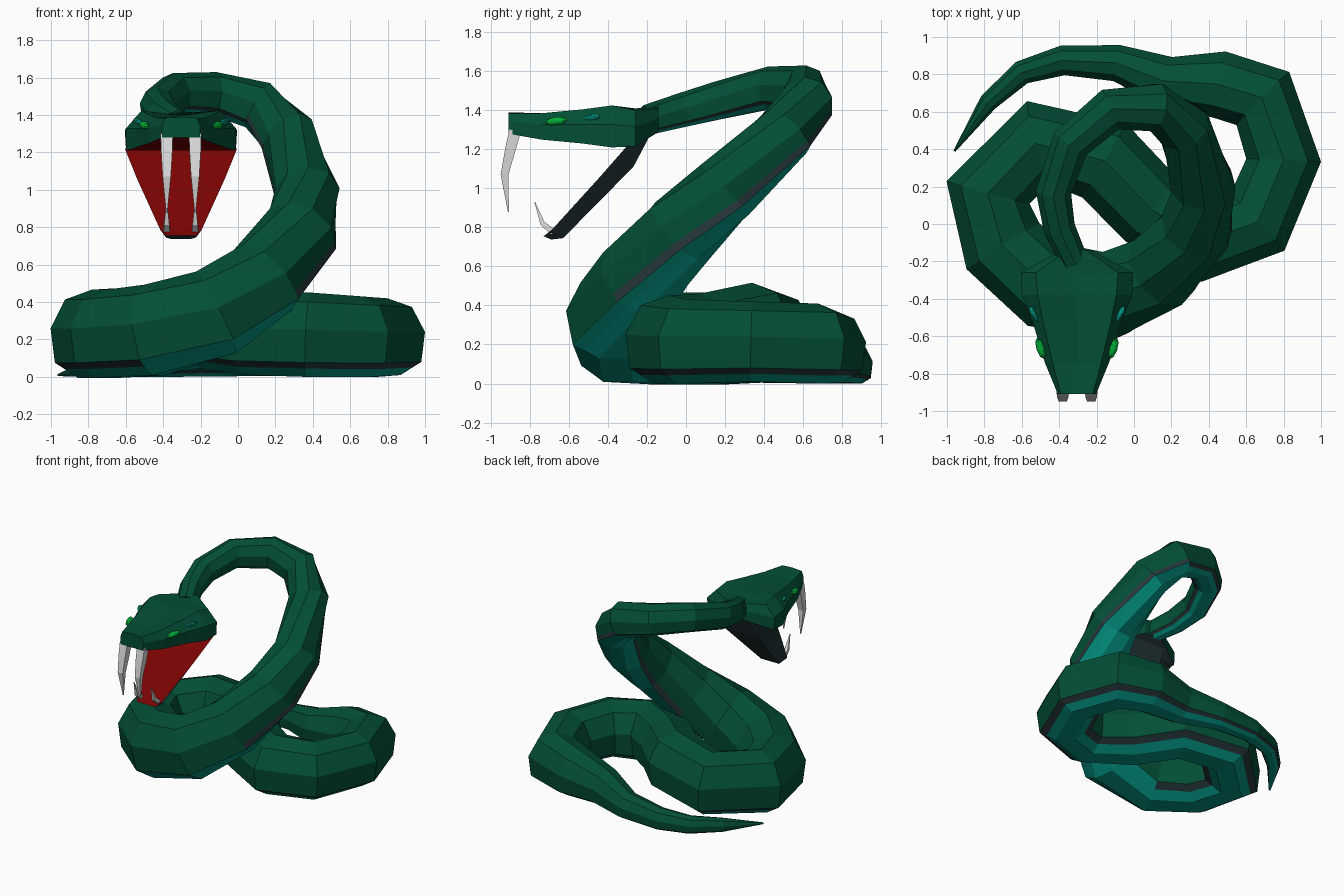
import bpy, bmesh
from mathutils import Vector, Euler

if "Cube" in bpy.data.objects:
    bpy.data.objects.remove(bpy.data.objects["Cube"])

CX = -0.305  # centre line of the head


def material(name, rgb):
    m = bpy.data.materials.new(name)
    m.diffuse_color = (*rgb, 1)
    m.use_nodes = True
    m.node_tree.nodes["Principled BSDF"].inputs["Base Color"].default_value = m.diffuse_color
    return m


GREEN, SLATE, TEAL, RED, WHITE, EYE = range(6)
MATS = [material("back green", (0.001, 0.078, 0.037)),
        material("side slate", (0.020, 0.040, 0.047)),
        material("belly teal", (0.001, 0.29, 0.22)),
        material("mouth red", (0.20, 0.001, 0.001)),
        material("fang white", (0.70, 0.70, 0.70)),
        material("eye green", (0.001, 0.42, 0.04))]


def finish(bm, name):
    bmesh.ops.recalc_face_normals(bm, faces=bm.faces)
    me = bpy.data.meshes.new(name)
    bm.to_mesh(me)
    bm.free()
    for m in MATS:
        me.materials.append(m)
    ob = bpy.data.objects.new(name, me)
    bpy.context.collection.objects.link(ob)
    return ob


def loft(name, rings, mat, caps=(GREEN, GREEN)):
    """Skin closed rings of points; mat(segment, side) gives the colour."""
    bm = bmesh.new()
    vs = [[bm.verts.new(p) for p in r] for r in rings]
    n = len(vs[0])
    for i in range(len(vs) - 1):
        for j in range(n):
            k = (j + 1) % n
            f = bm.faces.new((vs[i][j], vs[i][k], vs[i + 1][k], vs[i + 1][j]))
            f.material_index = mat(i, j)
    bm.faces.new(vs[0]).material_index = caps[0]
    bm.faces.new(vs[-1]).material_index = caps[1]
    return finish(bm, name)


def sweep(path, profile, up):
    """Rings of the profile placed along a path of (x, y, z, radius)."""
    pts = [Vector(p[:3]) for p in path]
    rings = []
    for i, p in enumerate(pts):
        a = (p - pts[i - 1]).normalized() if i else Vector()
        b = (pts[i + 1] - p).normalized() if i + 1 < len(pts) else Vector()
        t = (a + b).normalized()
        side = t.cross(Vector(up)).normalized()
        top = side.cross(t)
        r = path[i][3]
        rings.append([p + side * u * r + top * v * r for u, v in profile])
    return rings


# Body: coiled on the ground, then rising in a hook to the neck
body_path = [
    (-0.96, 0.39, 0.01, 0.006), (-0.78, 0.65, 0.05, 0.05), (-0.60, 0.81, 0.065, 0.065),
    (-0.38, 0.875, 0.08, 0.08), (-0.09, 0.86, 0.10, 0.098), (0.18, 0.76, 0.14, 0.135),
    (0.46, 0.745, 0.185, 0.18), (0.69, 0.67, 0.20, 0.20), (0.80, 0.34, 0.21, 0.20),
    (0.66, 0.01, 0.21, 0.21), (0.38, -0.09, 0.22, 0.22), (0.09, 0.08, 0.23, 0.22),
    (-0.16, 0.34, 0.275, 0.23), (-0.51, 0.435, 0.24, 0.23), (-0.78, 0.17, 0.225, 0.23),
    (-0.70, -0.12, 0.225, 0.23), (-0.46, -0.33, 0.245, 0.24), (-0.12, -0.38, 0.34, 0.235),
    (0.14, -0.25, 0.53, 0.215), (0.33, -0.03, 0.78, 0.195), (0.37, 0.20, 0.99, 0.172),
    (0.27, 0.51, 1.29, 0.145), (0.11, 0.625, 1.45, 0.13), (-0.13, 0.61, 1.51, 0.115),
    (-0.34, 0.43, 1.515, 0.105), (-0.43, 0.17, 1.45, 0.095), (-0.40, -0.02, 1.40, 0.085),
    (-0.32, -0.20, 1.35, 0.075)]
half = [(0.65, 0.82), (1, 0.15), (0.93, -0.42), (0.9, -0.65), (0.66, -0.80), (0.35, -1)]
profile = [(0, 1.05)] + half + [(-u, v) for u, v in reversed(half)]


def body_mat(i, j):
    j = min(j, len(profile) - 1 - j)      # same colours left and right
    if j < 3:
        return GREEN
    if j == 3:                            # slate climbs higher on the rising part
        return SLATE if 18 <= i <= 21 else GREEN
    if j == 4:
        return TEAL if 16 <= i <= 21 else SLATE
    return TEAL


loft("body", sweep(body_path, profile, (0, 0, 1)), body_mat)

# Upper head: y, top half width, edge top z, middle top z, side half width, bottom z
head = [(-0.14, 0.05, 1.41, 1.42, 0.08, 1.29), (-0.26, 0.22, 1.40, 1.41, 0.30, 1.215),
        (-0.38, 0.21, 1.425, 1.395, 0.295, 1.21), (-0.53, 0.18, 1.405, 1.385, 0.235, 1.23),
        (-0.74, 0.13, 1.385, 1.375, 0.172, 1.25), (-0.91, 0.085, 1.385, 1.39, 0.102, 1.28)]


def head_ring(y, wt, zt, zc, w, zb):
    right = [(wt, zt), (w, (zt + zb) / 2 + 0.01), (w * 0.98, zb)]
    pts = [(0, zc)] + right + [(-u, z) for u, z in reversed(right)]
    return [Vector((CX + u, y, z)) for u, z in pts]


def head_mat(i, j):
    if j == 3:
        return RED if i > 1 else SLATE
    return GREEN


loft("upper_head", [head_ring(*h) for h in head], head_mat)

# Lower jaw: inner y, z, half width, then outer y, z, half width
jaw = [(-0.30, 1.22, 0.30, -0.18, 1.28, 0.14), (-0.44, 1.06, 0.235, -0.27, 1.11, 0.15),
       (-0.69, 0.785, 0.11, -0.63, 0.745, 0.08), (-0.73, 0.755, 0.08, -0.69, 0.738, 0.055)]
loft("lower_jaw",
     [[Vector((CX - a, y, z)), Vector((CX + a, y, z)),
       Vector((CX + b, v, w)), Vector((CX - b, v, w))] for y, z, a, v, w, b in jaw],
     lambda i, j: RED if j == 0 else SLATE, (SLATE, SLATE))

# Fangs, eyes and cheek marks on both sides
diamond = [(1, 0.9), (1, -0.9), (-1, -0.9), (-1, 0.9)]


def blob(name, loc, scale, turn, mat):
    bm = bmesh.new()
    bmesh.ops.create_uvsphere(bm, u_segments=8, v_segments=6, radius=1)
    for f in bm.faces:
        f.material_index = mat
    ob = finish(bm, name)
    rot = Euler(turn).to_matrix()
    for v in ob.data.vertices:
        v.co = rot @ Vector(a * b for a, b in zip(v.co, scale)) + Vector(loc)


for s, label in ((-1, "left"), (1, "right")):
    x = CX + s * 0.076
    upper = [(x, -0.876, 1.295, 0.033), (x, -0.90, 1.20, 0.03),
             (x, -0.93, 1.07, 0.022), (x, -0.91, 0.88, 0.003)]
    lower = [(x, -0.68, 0.775, 0.018), (x, -0.735, 0.82, 0.014), (x, -0.775, 0.93, 0.002)]
    for part, path in (("upper_fang_", upper), ("lower_fang_", lower)):
        loft(part + label, sweep(path, diamond, (0, 1, 0)), lambda i, j: WHITE, (WHITE, WHITE))
    blob("eye_" + label, (CX + s * 0.195, -0.665, 1.345), (0.022, 0.06, 0.021),
         (0.12, 0, -s * 0.32), EYE)
    blob("cheek_mark_" + label, (CX + s * 0.224, -0.485, 1.36), (0.014, 0.055, 0.024),
         (0.3, s * 0.7, -s * 0.38), TEAL)
